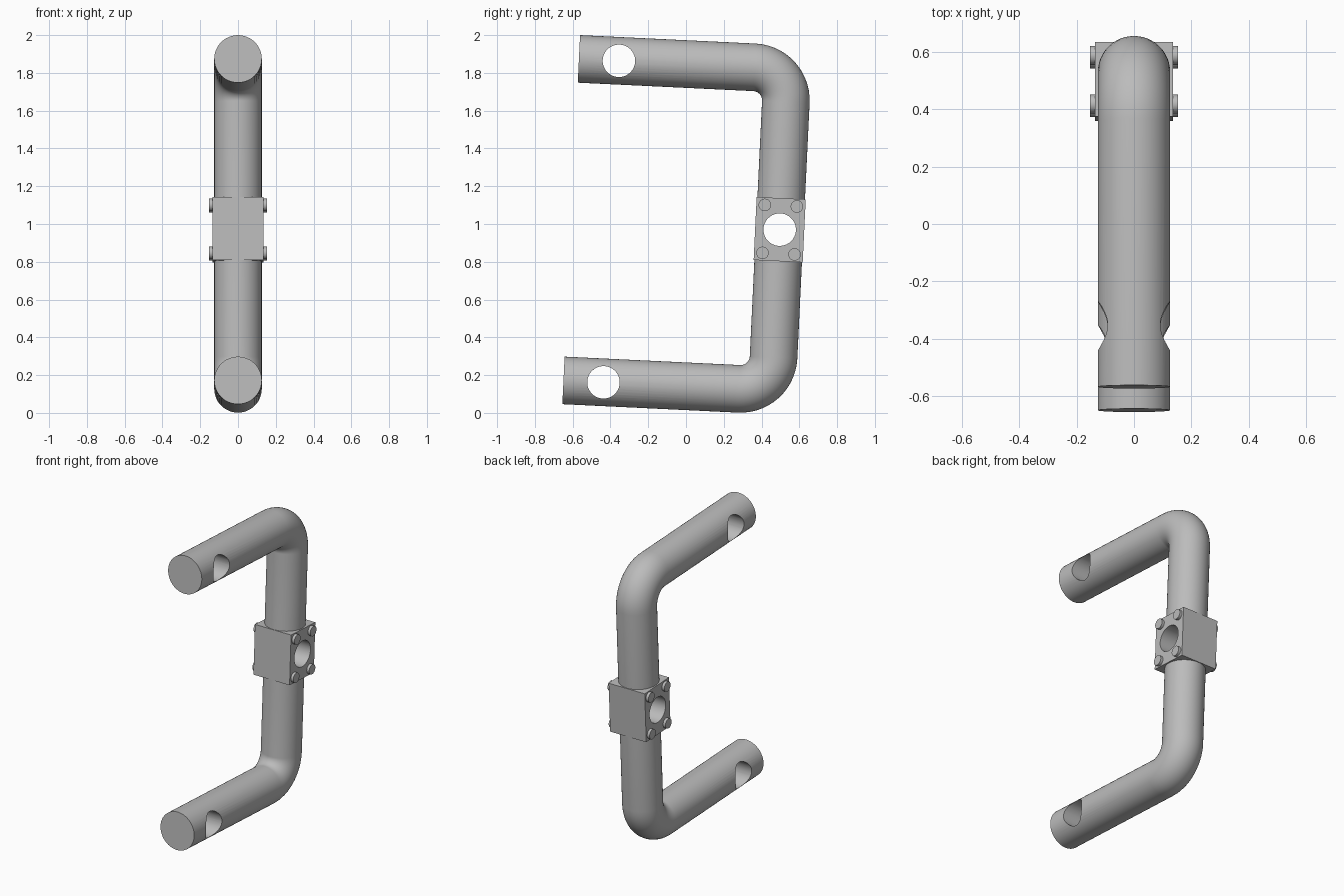
import bpy, bmesh, math
from mathutils import Matrix, Vector

default = bpy.data.objects.get("Cube")
if default:
    bpy.data.objects.remove(default, do_unlink=True)

# One plain grey for everything
grey = bpy.data.materials.new("plain grey")
grey.use_nodes = True
COLOUR = (0.5, 0.5, 0.5, 1)
grey.diffuse_color = COLOUR
grey.node_tree.nodes["Principled BSDF"].inputs["Base Color"].default_value = COLOUR

# The whole handle leans slightly; parts are built upright around the block centre
LEAN = Matrix.Translation((0, 0.496, 0.970)) @ Matrix.Rotation(math.radians(-2.75), 4, 'X')
TUBE_R, BEND_R, HOLE_R = 0.126, 0.175, 0.086
HALF_H, ARM_END, HOLE_Y = 0.852, -1.105, -0.893
BLOCK = Vector((0.27, 0.26, 0.334))
SEGMENTS = 48


def make_object(name, bm):
    bmesh.ops.recalc_face_normals(bm, faces=bm.faces)
    mesh = bpy.data.meshes.new(name)
    bm.to_mesh(mesh)
    bm.free()
    mesh.materials.append(grey)
    obj = bpy.data.objects.new(name, mesh)
    obj.matrix_world = LEAN
    bpy.context.collection.objects.link(obj)
    return obj


def cylinder(name, radius, length, centre):
    """Cylinder along x."""
    bm = bmesh.new()
    place = Matrix.Translation(centre) @ Matrix.Rotation(math.pi / 2, 4, 'Y')
    bmesh.ops.create_cone(bm, cap_ends=True, segments=SEGMENTS, radius1=radius,
                          radius2=radius, depth=length, matrix=place)
    return make_object(name, bm)


def drill(obj, centre):
    """Cut a round cross hole and apply it."""
    cutter = cylinder("hole_cutter", HOLE_R, 1, centre)
    cutter.hide_render = True
    mod = obj.modifiers.new("hole", 'BOOLEAN')
    mod.operation, mod.solver, mod.object = 'DIFFERENCE', 'EXACT', cutter
    bpy.context.view_layer.update()
    graph = bpy.context.evaluated_depsgraph_get()
    cut = bpy.data.meshes.new_from_object(obj.evaluated_get(graph))
    obj.modifiers.clear()
    obj.data = cut
    bpy.data.objects.remove(cutter, do_unlink=True)


def smooth(obj):
    bpy.ops.object.select_all(action='DESELECT')
    obj.select_set(True)
    bpy.context.view_layer.objects.active = obj
    bpy.ops.object.shade_smooth_by_angle(angle=math.radians(30))


def bent_tube(name, side):
    """Solid round bar from the block up (or down), round the bend and out along the arm."""
    # Stations are (centre, bend angle)
    stations = [(Vector((0, 0, 0.15)), 0)]
    pivot = Vector((0, -BEND_R, HALF_H - BEND_R))
    steps = 14
    for i in range(steps + 1):
        a = math.pi / 2 * i / steps
        stations.append((pivot + BEND_R * Vector((0, math.cos(a), math.sin(a))), a))
    stations.append((Vector((0, ARM_END, HALF_H)), math.pi / 2))

    bm = bmesh.new()
    rings = []
    for centre, a in stations:
        outward = Vector((0, math.cos(a), math.sin(a)))
        ring = []
        for k in range(SEGMENTS):
            t = 2 * math.pi * k / SEGMENTS
            p = centre + TUBE_R * (math.cos(t) * Vector((1, 0, 0)) + math.sin(t) * outward)
            ring.append(bm.verts.new((p.x, p.y, p.z * side)))
        rings.append(ring)
    for lower, upper in zip(rings, rings[1:]):
        for k in range(SEGMENTS):
            n = (k + 1) % SEGMENTS
            bm.faces.new((lower[k], lower[n], upper[n], upper[k]))
    bm.faces.new(rings[0])
    bm.faces.new(rings[-1])
    return make_object(name, bm)


# Upper and lower bent bars, each with a cross hole near its end
for label, side in (("upper", 1), ("lower", -1)):
    bar = bent_tube(label + "_bent_bar", side)
    drill(bar, (0, HOLE_Y, side * HALF_H))
    smooth(bar)

# Clamp block with its central hole
bm = bmesh.new()
bmesh.ops.create_cube(bm, size=1, matrix=Matrix.Diagonal((*BLOCK, 1)))
block = make_object("clamp_block", bm)
drill(block, (0, 0, 0))
smooth(block)

# Bolt heads on both sides of the block
for side_name, sx in (("left", 1), ("right", -1)):
    for row, sz in (("upper", 1), ("lower", -1)):
        for end, sy in (("back", 1), ("front", -1)):
            bolt = cylinder(f"{side_name}_{row}_{end}_bolt", 0.033, 0.04,
                            (sx * 0.133, sy * 0.085, sz * 0.127))
            smooth(bolt)
